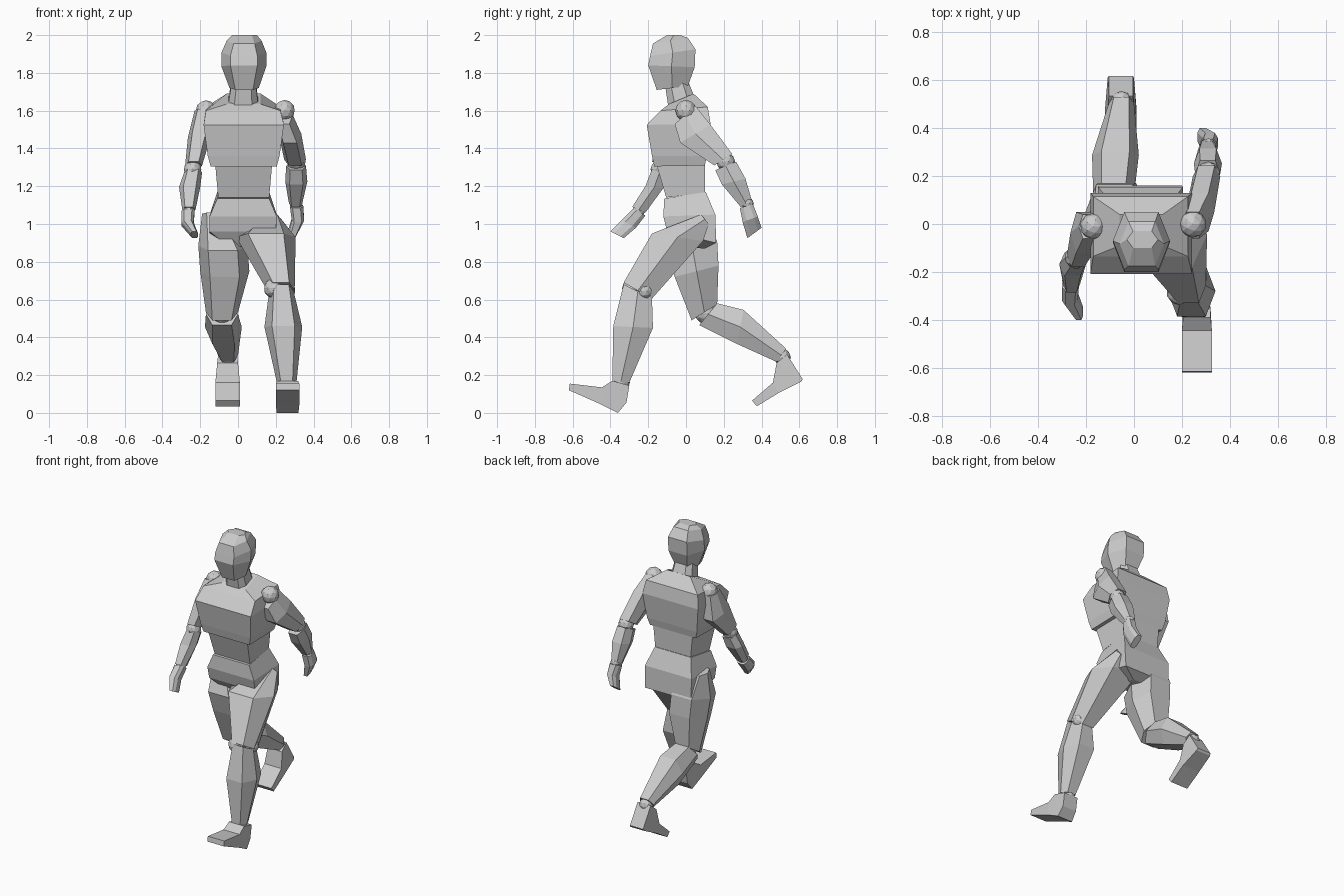
import bpy, bmesh

# Cross-sections: u runs across x (-1..1), v runs from front edge (-1) to back edge (1)
BOX = [(-1, -1), (1, -1), (1, 1), (-1, 1)]
HEX = [(-.6, -1), (.6, -1), (1, 0), (.6, 1), (-.6, 1), (-1, 0)]
OCT = [(-.6, -1), (.6, -1), (1, -.5), (1, .5), (.6, 1), (-.6, 1), (-1, .5), (-1, -.5)]


def finish(bm, name):
    bmesh.ops.recalc_face_normals(bm, faces=bm.faces)
    me = bpy.data.meshes.new(name)
    bm.to_mesh(me)
    bm.free()
    ob = bpy.data.objects.new(name, me)
    bpy.context.collection.objects.link(ob)
    return ob


def loft(name, section, rings):
    """Ring = x left, x right, front edge y, z, back edge y, z."""
    bm = bmesh.new()
    loops = []
    for xl, xr, yf, zf, yb, zb in rings:
        loop = []
        for u, v in section:
            t = (v + 1) / 2
            loop.append(bm.verts.new(((xl + xr) / 2 + u * (xr - xl) / 2,
                                      yf + (yb - yf) * t, zf + (zb - zf) * t)))
        loops.append(loop)
    n = len(section)
    for a, b in zip(loops, loops[1:]):
        for i in range(n):
            j = (i + 1) % n
            bm.faces.new((a[i], a[j], b[j], b[i]))
    bm.faces.new(loops[0])
    bm.faces.new(loops[-1])
    return finish(bm, name)


def joint(name, loc, r):
    bm = bmesh.new()
    bmesh.ops.create_icosphere(bm, subdivisions=2, radius=r)
    ob = finish(bm, name)
    ob.location = loc


# Head and neck
loft("head", HEX, [
    (-.03, .10, -.10, 2.0, -.03, 2.0),
    (-.06, .125, -.175, 1.955, .01, 1.985),
    (-.088, .15, -.19, 1.89, .05, 1.925),
    (-.088, .15, -.20, 1.84, .046, 1.83),
    (-.045, .11, -.155, 1.71, .01, 1.73)])
loft("neck", OCT, [
    (-.035, .095, -.11, 1.73, .01, 1.76),
    (-.05, .105, -.095, 1.63, .04, 1.685)])

# Torso
loft("chest", BOX, [
    (-.06, .12, -.09, 1.635, .04, 1.69),
    (-.17, .225, -.135, 1.60, .115, 1.62),
    (-.182, .243, -.208, 1.525, .13, 1.53),
    (-.16, .22, -.18, 1.36, .11, 1.36),
    (-.145, .205, -.168, 1.305, .10, 1.31)])
loft("abdomen", BOX, [
    (-.12, .18, -.155, 1.31, .10, 1.32),
    (-.105, .165, -.105, 1.14, .10, 1.165)])
loft("pelvis", BOX, [
    (-.11, .165, -.115, 1.135, .105, 1.17),
    (-.15, .205, -.12, 1.04, .155, 1.05),
    (-.15, .20, -.10, .96, .16, .90),
    (-.05, .09, -.05, .88, .10, .87)])

# Leading leg
loft("front_thigh", HEX, [
    (.12, .23, .08, 1.05, .12, 1.0),
    (-.01, .305, -.18, .95, .09, .91),
    (.155, .30, -.33, .69, -.18, .605)])
loft("front_shin", HEX, [
    (.165, .295, -.33, .68, -.18, .605),
    (.14, .34, -.385, .46, -.175, .45),
    (.205, .31, -.39, .17, -.30, .16)])
loft("front_foot", BOX, [
    (.20, .325, -.615, .155, -.62, .12),
    (.20, .325, -.445, .135, -.45, .045),
    (.205, .32, -.39, .17, -.36, .0),
    (.21, .315, -.30, .145, -.315, .055)])

# Trailing leg
loft("back_thigh", HEX, [
    (-.19, -.07, -.02, 1.06, .09, 1.05),
    (-.21, .05, -.10, .86, .165, .91),
    (-.20, .06, -.06, .72, .172, .78),
    (-.17, .0, .03, .49, .165, .575)])
loft("back_shin", HEX, [
    (-.17, .0, .07, .465, .165, .58),
    (-.175, .02, .27, .365, .305, .545),
    (-.105, .0, .48, .27, .53, .34)])
loft("back_foot", BOX, [
    (-.12, .01, .35, .065, .375, .035),
    (-.12, .01, .46, .16, .49, .105),
    (-.11, .0, .48, .265, .61, .165),
    (-.105, -.005, .535, .31, .618, .178)])

# Arm swinging back
loft("back_upper_arm", HEX, [
    (.20, .29, -.06, 1.53, .05, 1.625),
    (.215, .335, -.03, 1.43, .13, 1.525),
    (.245, .36, .15, 1.31, .245, 1.37)])
loft("back_forearm", HEX, [
    (.255, .36, .155, 1.285, .265, 1.33),
    (.25, .367, .19, 1.21, .315, 1.24),
    (.27, .34, .29, 1.09, .348, 1.125)])
loft("back_hand", OCT, [
    (.275, .345, .285, 1.085, .355, 1.105),
    (.285, .35, .30, 1.01, .38, 1.04),
    (.265, .31, .325, .925, .40, .98)])

# Arm swinging forward
loft("front_upper_arm", HEX, [
    (-.23, -.145, -.06, 1.61, .04, 1.59),
    (-.265, -.145, -.12, 1.49, .05, 1.43),
    (-.28, -.19, -.18, 1.33, -.085, 1.29)])
loft("front_forearm", HEX, [
    (-.285, -.19, -.18, 1.29, -.10, 1.26),
    (-.312, -.20, -.215, 1.20, -.12, 1.19),
    (-.295, -.225, -.285, 1.09, -.215, 1.06)])
loft("front_hand", OCT, [
    (-.30, -.23, -.28, 1.08, -.215, 1.045),
    (-.30, -.235, -.34, 1.02, -.265, .98),
    (-.25, -.212, -.40, .96, -.33, .925)])

# Ball joints
for name, loc, r in [
        ("right_shoulder_joint", (.245, .0, 1.60), .057),
        ("left_shoulder_joint", (-.17, -.01, 1.60), .055),
        ("right_elbow_joint", (.31, .21, 1.33), .05),
        ("left_elbow_joint", (-.24, -.14, 1.29), .048),
        ("right_wrist_joint", (.31, .325, 1.11), .033),
        ("left_wrist_joint", (-.262, -.25, 1.07), .033),
        ("front_knee_joint", (.19, -.285, .66), .054),
        ("front_knee_outer_joint", (.26, -.22, .645), .045),
        ("front_ankle_joint", (.257, -.345, .16), .048),
        ("back_knee_joint", (-.085, .105, .53), .06),
        ("back_ankle_joint", (-.053, .51, .295), .045)]:
    joint(name, loc, r)
